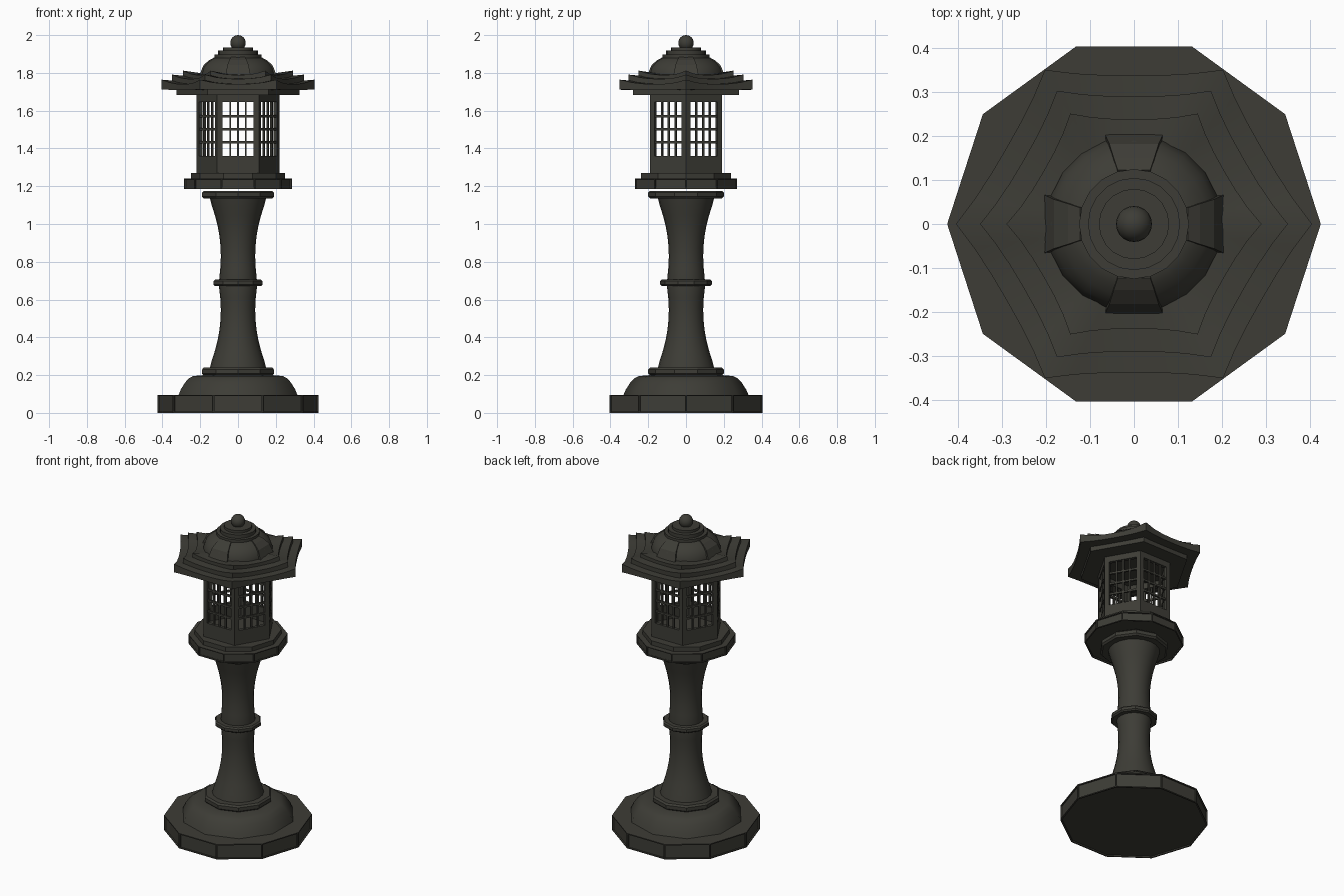
import bpy, bmesh
from math import sin, cos, pi, radians
from mathutils import Matrix, Vector

if "Cube" in bpy.data.objects:
    bpy.data.objects.remove(bpy.data.objects["Cube"])

stone = bpy.data.materials.new("dark_stone")
stone.diffuse_color = (0.047, 0.046, 0.037, 1)
stone.use_nodes = True
stone.node_tree.nodes["Principled BSDF"].inputs["Base Color"].default_value = stone.diffuse_color


def finish(bm, name, smooth=0):
    bmesh.ops.recalc_face_normals(bm, faces=bm.faces[:])
    me = bpy.data.meshes.new(name)
    for f in bm.faces:
        f.smooth = smooth > 0
    bm.to_mesh(me)
    bm.free()
    if smooth:
        me.set_sharp_from_angle(angle=radians(smooth))
    me.materials.append(stone)
    ob = bpy.data.objects.new(name, me)
    bpy.context.collection.objects.link(ob)
    return ob


def loft(bm, rings):
    """Skin a list of closed vertex rings and cap both ends."""
    rows = [[bm.verts.new(p) for p in r] for r in rings]
    n = len(rows[0])
    for a, b in zip(rows, rows[1:]):
        for i in range(n):
            j = (i + 1) % n
            bm.faces.new((a[i], a[j], b[j], b[i]))
    bm.faces.new(rows[0][::-1])
    bm.faces.new(rows[-1])


def lathe(name, profile, n, turn=0, smooth=0, panel=0):
    bm = bmesh.new()
    loft(bm, [[(r * cos(2 * pi * i / n + turn), r * sin(2 * pi * i / n + turn), z)
               for i in range(n)] for r, z in profile])
    if panel:  # sunken panel with a square step on the sides and the underside
        bm.normal_update()
        faces = [f for f in bm.faces if f.normal.z < 0.1]
        bmesh.ops.inset_individual(bm, faces=faces, thickness=panel, depth=0)
        bm.normal_update()
        bmesh.ops.inset_individual(bm, faces=faces, thickness=.0005, depth=-.008)
    return finish(bm, name, smooth)


HALF = pi / 10

# base
lathe("base_plinth", [(.425, 0), (.425, .095)], 10, panel=.009)
lathe("base_mound", [(.333, .09), (.318, .125), (.295, .16), (.275, .182), (.25, .195), (.19, .2)],
      10, HALF, 40)

# column and its rings
half = [(.15, .235), (.138, .28), (.122, .33), (.108, .385), (.098, .44), (.092, .5),
        (.091, .55), (.094, .61), (.102, .68)]
lathe("column", half + [(r, 1.375 - z) for r, z in half[-2::-1]], 20, HALF, 40)


def ring(name, r, z0, z1, c):
    lathe(name, [(r - c, z0), (r, z0 + c), (r, z1 - c), (r - c, z1)], 10, HALF)


ring("column_foot_ring", .2, .198, .24, .01)
ring("column_middle_ring", .137, .672, .705, .008)
ring("column_top_ring", .2, 1.135, 1.176, .01)

# platform
lathe("platform", [(.285, 1.184), (.285, 1.242)], 10, panel=.007)
lathe("platform_step", [(.25, 1.24), (.25, 1.27)], 10)

# lantern: six latticed walls
bm = bmesh.new()


def box(side, x0, x1, z0, z1, out, thick):
    m = (Matrix.Rotation(side * pi / 3, 4, 'Z')
         @ Matrix.Translation(((x0 + x1) / 2, -out + thick / 2, (z0 + z1) / 2))
         @ Matrix.Diagonal((x1 - x0, thick, z1 - z0, 1)))
    bmesh.ops.create_cube(bm, size=1, matrix=m)


for s in range(6):
    box(s, -.11, .11, 1.26, 1.36, .19, .02)
    box(s, -.11, .11, 1.645, 1.69, .19, .02)
    for k in (-1, 1):
        a, b = sorted((k * .083, k * .11))
        box(s, a, b, 1.36, 1.645, .19, .02)
    for k in (-1, 0, 1):
        box(s, k * .041 - .005, k * .041 + .005, 1.36, 1.645, .186, .01)
        z = 1.502 + k * .069
        box(s, -.085, .085, z - .006, z + .006, .187, .012)
finish(bm, "lantern_walls")

# eave plate
lathe("eave_plate", [(.325, 1.682), (.325, 1.72)], 6)


# roof tiers: hexagons with sagging edges, level undersides and raised top corners
def tier_ring(R, z, sag, lift, steps=6):
    pts = []
    for s in range(6):
        a = Vector((R * cos(s * pi / 3), R * sin(s * pi / 3), 0))
        b = Vector((R * cos((s + 1) * pi / 3), R * sin((s + 1) * pi / 3), 0))
        inward = -(a + b).normalized()
        for i in range(steps):
            t = i / steps
            k = abs(2 * t - 1) ** 2.5
            p = a.lerp(b, t) + inward * sag * (1 - k)
            pts.append((p.x, p.y, z + lift * k))
    return pts


for i, (R, z) in enumerate([(.405, 1.741), (.35, 1.768), (.29, 1.789)]):
    bm = bmesh.new()
    loft(bm, [tier_ring(.15, z - .032, .005, 0), tier_ring(R, z - .032, .013, .004),
              tier_ring(R, z, .013, .023), tier_ring(.17, z + .003, .005, 0)])
    finish(bm, f"roof_tier_{i + 1}", 30)

# roof dome with four flat ribs
lathe("roof_dome", [(.2, 1.76), (.2, 1.795), (.188, 1.83), (.168, 1.853), (.145, 1.87), (.12, 1.882)],
      20, 0, 40)
bm = bmesh.new()
for s in range(4):
    rot = Matrix.Rotation(s * pi / 2, 3, 'Z')
    loft(bm, [[rot @ Vector(p) for p in ((r, -w, z), (r, w, z), (r - .05, w, z - .04), (r - .05, -w, z - .04))]
              for r, z, w in [(.206, 1.785, .067), (.182, 1.842, .056), (.15, 1.869, .046), (.123, 1.883, .037)]])
finish(bm, "dome_ribs")

# stepped crown and ball finial
for i, (r, z0, z1) in enumerate([(.125, 1.865, 1.897), (.105, 1.89, 1.919), (.08, 1.915, 1.935)]):
    lathe(f"crown_step_{i + 1}", [(r, z0), (r, z1)], 20, 0, 30)
bm = bmesh.new()
bmesh.ops.create_uvsphere(bm, u_segments=20, v_segments=12, radius=.041,
                          matrix=Matrix.Translation((0, 0, 1.959)))
finish(bm, "finial_ball", 60)
